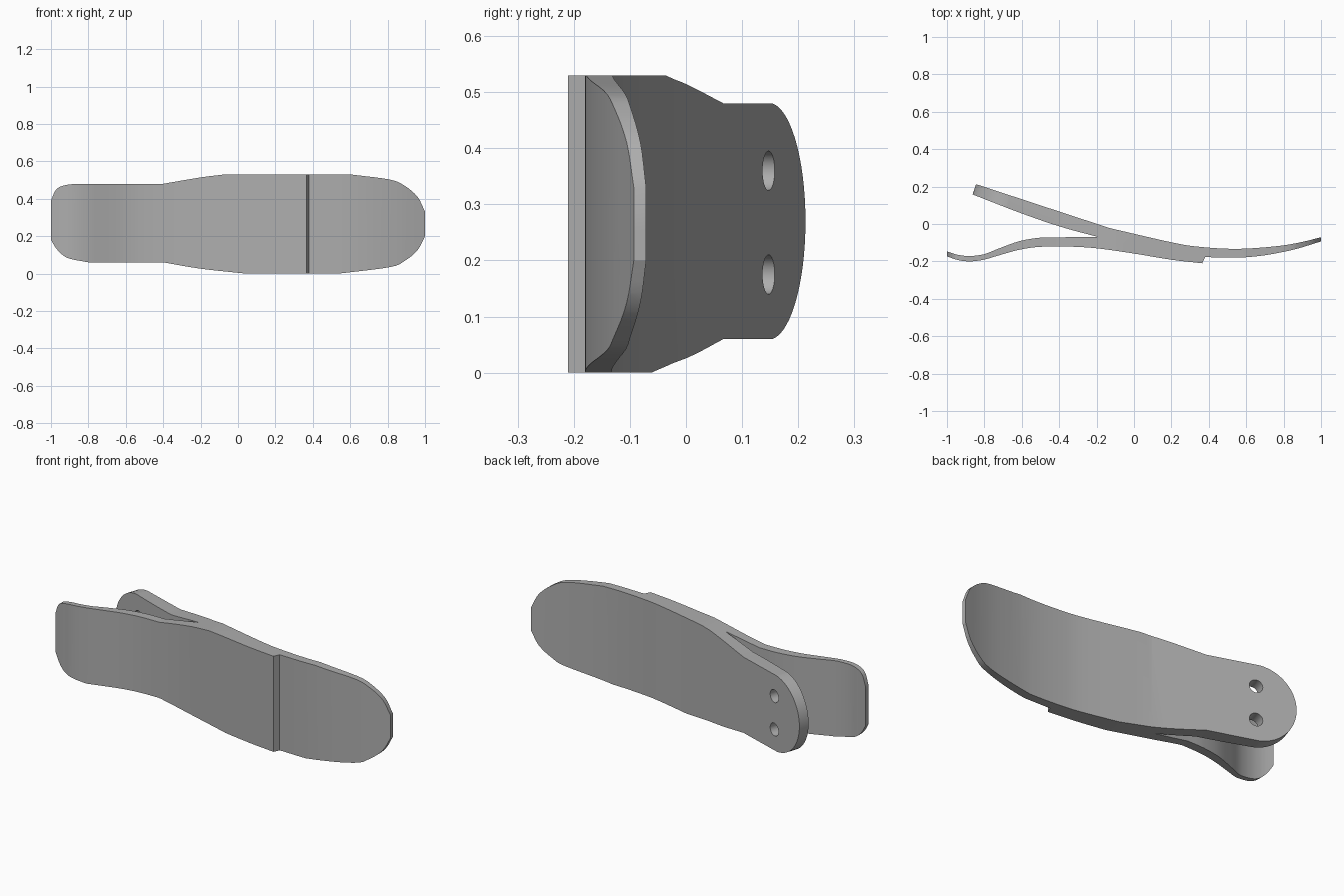
import bpy, bmesh, math
from mathutils import Vector

if "Cube" in bpy.data.objects:
    bpy.data.objects.remove(bpy.data.objects["Cube"], do_unlink=True)

grey = bpy.data.materials.new("plain grey")
grey.use_nodes = True
grey.diffuse_color = (0.42, 0.42, 0.42, 1)
grey.node_tree.nodes["Principled BSDF"].inputs["Base Color"].default_value = grey.diffuse_color

SLOPE = 0.327      # lean of the upper arm
ARM_X, ARM_Y, MID_Z, ARM_R = -0.645, 0.147, 0.27, 0.211


def smooth(points, steps=4):
    """Catmull-Rom curve through the points."""
    p = [Vector(q) for q in points]
    p = [2 * p[0] - p[1]] + p + [2 * p[-1] - p[-2]]
    out = []
    for a, b, c, d in zip(p, p[1:], p[2:], p[3:]):
        for i in range(steps):
            t = i / steps
            out.append(0.5 * (2 * b + (c - a) * t + (2 * a - 5 * b + 4 * c - d) * t * t
                              + (3 * b - a - 3 * c + d) * t ** 3))
    return out + [p[-2]]


def prism(name, lower, upper):
    """Solid between two matching rings of points."""
    bm = bmesh.new()
    lo = [bm.verts.new(v) for v in lower]
    hi = [bm.verts.new(v) for v in upper]
    bm.faces.new(lo)
    bm.faces.new(hi[::-1])
    n = len(lo)
    for i in range(n):
        j = (i + 1) % n
        bm.faces.new((lo[j], lo[i], hi[i], hi[j]))
    bmesh.ops.recalc_face_normals(bm, faces=bm.faces[:])
    mesh = bpy.data.meshes.new(name)
    bm.to_mesh(mesh)
    bm.free()
    mesh.materials.append(grey)
    obj = bpy.data.objects.new(name, mesh)
    bpy.context.collection.objects.link(obj)
    return obj


def cut(target, cutter, operation):
    bpy.context.view_layer.objects.active = target
    mod = target.modifiers.new("cut", 'BOOLEAN')
    mod.object, mod.operation, mod.solver = cutter, operation, 'EXACT'
    bpy.ops.object.modifier_apply(modifier=mod.name)
    bpy.data.objects.remove(cutter, do_unlink=True)


# Side profile of the forked blade
arm_top = [(-0.845, 0.213)]
toe_top = smooth([(-0.13, -0.022), (0.2, -0.098), (0.35, -0.122), (0.55, -0.133),
                  (0.75, -0.12), (0.88, -0.1), (1, -0.071)])
toe_sole = smooth([(1, -0.093), (0.88, -0.13), (0.78, -0.153), (0.67, -0.171),
                   (0.55, -0.18), (0.38, -0.177)])
sole = smooth([(0.365, -0.21), (0.2, -0.191), (0, -0.158), (-0.19, -0.131), (-0.34, -0.121),
               (-0.5, -0.122), (-0.61, -0.137), (-0.72, -0.167), (-0.8, -0.19),
               (-0.875, -0.2), (-0.94, -0.193), (-1, -0.173)])
heel_top = smooth([(-1, -0.147), (-0.94, -0.165), (-0.875, -0.171), (-0.8, -0.161),
                   (-0.72, -0.13), (-0.61, -0.091), (-0.5, -0.073), (-0.4, -0.071)])
arm_under = smooth([(-0.19, -0.07), (-0.395, -0.014), (-0.61, 0.06), (-0.863, 0.158)])
profile = arm_top + toe_top + toe_sole + sole + heel_top + arm_under
blade = prism("forked_foot_blade", [(x, y, -0.1) for x, y in profile],
              [(x, y, 0.7) for x, y in profile])

# Width outline with rounded heel and toe
upper_edge = smooth([(-1, 0.39), (-0.97, 0.452), (-0.91, 0.475), (-0.82, 0.48)]) \
    + smooth([(-0.4, 0.48), (-0.2, 0.514), (-0.07, 0.53)]) \
    + smooth([(0.6, 0.53), (0.81, 0.503), (0.89, 0.47), (0.96, 0.41), (1, 0.33)])
lower_edge = smooth([(1, 0.2), (0.96, 0.125), (0.89, 0.067), (0.81, 0.034), (0.54, 0)]) \
    + smooth([(0.04, 0), (-0.2, 0.026), (-0.4, 0.06)]) \
    + smooth([(-0.8, 0.06), (-0.91, 0.083), (-0.965, 0.126), (-1, 0.18)])
outline = upper_edge + lower_edge
cut(blade, prism("outline", [(x, -0.4, z) for x, z in outline],
                 [(x, 0.4, z) for x, z in outline]), 'INTERSECT')


def square_to_arm(name, ring, y0, y1):
    """Prism whose sides run square to the leaning arm."""
    def place(y):
        return [(x + SLOPE * (y - ARM_Y + SLOPE * (x - ARM_X)), y, z) for x, z in ring]
    return prism(name, place(y0), place(y1))


# Semicircular arm end
arc = [(ARM_X - 0.2 * math.sin(a), MID_Z + ARM_R * math.cos(a))
       for a in (math.pi * i / 32 for i in range(33))]
waste = arc + [(ARM_X, -0.2), (-1.4, -0.2), (-1.4, 0.8), (ARM_X, 0.8)]
cut(blade, square_to_arm("arm_end", waste, 0, 0.35), 'DIFFERENCE')

# Two bolt holes
for z in (MID_Z - 0.095, MID_Z + 0.09):
    ring = [(ARM_X + 0.033 * math.cos(a), z + 0.035 * math.sin(a))
            for a in (math.tau * i / 32 for i in range(32))]
    cut(blade, square_to_arm("bolt_hole", ring, 0.02, 0.25), 'DIFFERENCE')

bpy.ops.object.select_all(action='DESELECT')
blade.select_set(True)
bpy.context.view_layer.objects.active = blade
bpy.ops.object.shade_smooth_by_angle(angle=math.radians(25))
